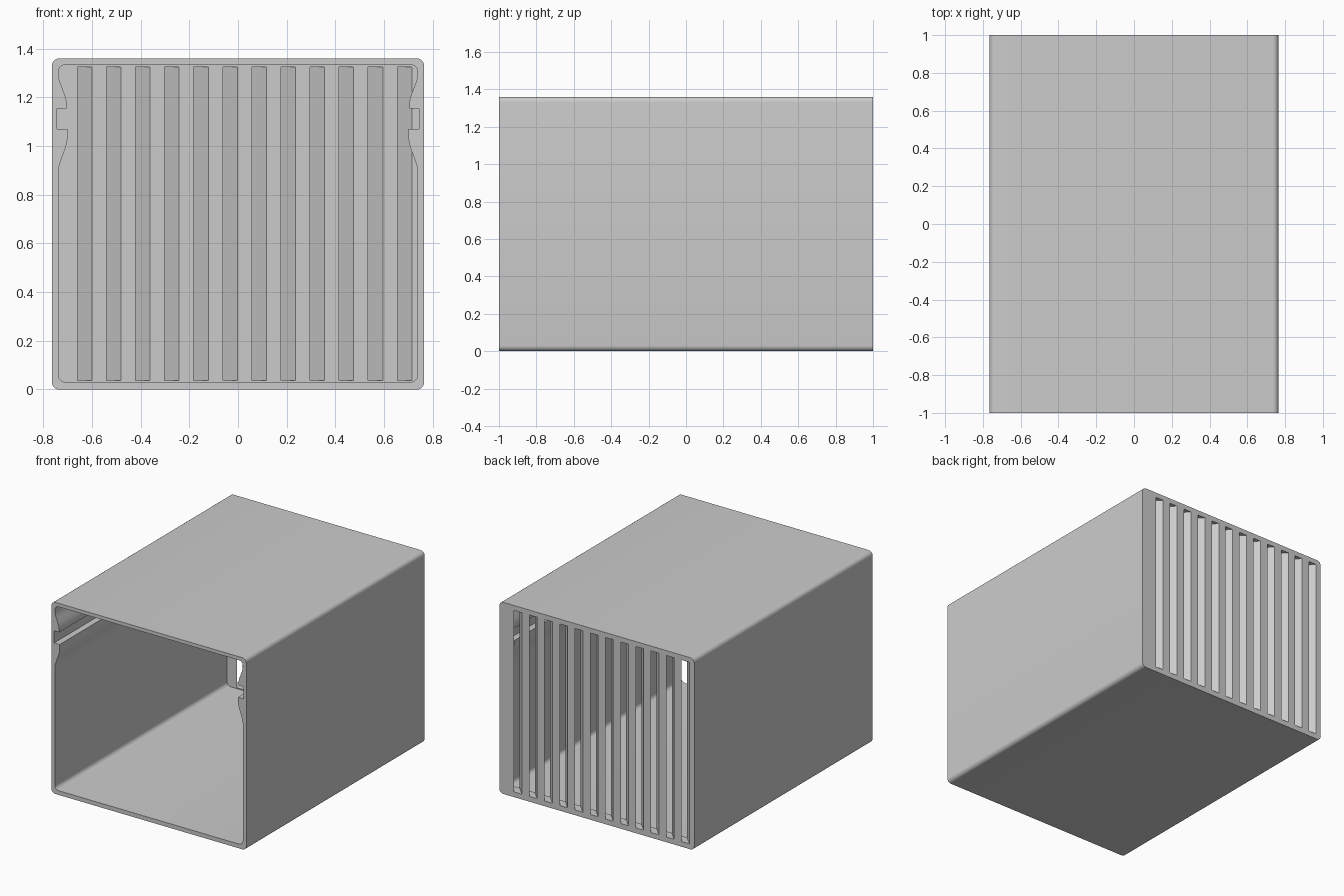
import bpy, bmesh, math

cube = bpy.data.objects.get("Cube")
if cube:
    bpy.data.objects.remove(cube, do_unlink=True)

W, H = 0.765, 1.36      # half width and height
BACK = 0.07             # back panel thickness
GREY = (0.6, 0.6, 0.6, 1)

mat = bpy.data.materials.new("light grey")
mat.use_nodes = True
mat.diffuse_color = GREY
mat.node_tree.nodes["Principled BSDF"].inputs["Base Color"].default_value = GREY


def arc(cx, cz, r, start, steps=6):
    """Quarter circle, counter-clockwise from the start angle in degrees."""
    angles = [math.radians(start + 90 * i / steps) for i in range(steps + 1)]
    return [(cx + r * math.cos(a), cz + r * math.sin(a)) for a in angles]


def s_curve(x0, z0, x1, z1, steps=10):
    """Smooth transition between two wall positions."""
    ts = [i / steps for i in range(steps + 1)]
    return [(x0 + (x1 - x0) * t * t * (3 - 2 * t), z0 + (z1 - z0) * t) for t in ts]


def add_prism(bm, points, y0, y1, shear=0.0):
    """Extrude an x-z outline along y, optionally sliding it in x."""
    a = [bm.verts.new((x, y0, z)) for x, z in points]
    b = [bm.verts.new((x + shear, y1, z)) for x, z in points]
    n = len(points)
    bm.faces.new(a)
    bm.faces.new(b[::-1])
    for i in range(n):
        j = (i + 1) % n
        bm.faces.new((a[j], a[i], b[i], b[j]))


def make_object(name, bm):
    bmesh.ops.recalc_face_normals(bm, faces=bm.faces)
    mesh = bpy.data.meshes.new(name)
    bm.to_mesh(mesh)
    bm.free()
    mesh.materials.append(mat)
    ob = bpy.data.objects.new(name, mesh)
    bpy.context.collection.objects.link(ob)
    return ob


# Outer body with rounded long edges
r = 0.03
right_side = arc(W - r, r, r, 270) + arc(W - r, H - r, r, 0)
outline = right_side + [(-x, z) for x, z in reversed(right_side)]
bm = bmesh.new()
add_prism(bm, outline, -1, 1)
housing = make_object("housing", bm)

# Cavity with a grooved guide rail along each upper side
wall, floor, ceiling = 0.738, 0.03, 1.335
half = arc(wall - r, floor + r, r, 270)
half += s_curve(wall, 0.89, 0.70, 1.04)
half += [(0.70, 1.07), (0.743, 1.07), (0.743, 1.155), (0.704, 1.155)]
half += s_curve(0.704, 1.17, wall, 1.30)
half += arc(wall - r, ceiling - r, r, 0)[1:]
bm = bmesh.new()
add_prism(bm, half + [(-x, z) for x, z in reversed(half)], -1.1, 1 - BACK)
cavity = make_object("cavity_cutter", bm)

# Slanted ventilation slots through the back panel
slant, extra = -0.066, 0.004
slope = slant / BACK
bm = bmesh.new()
for i in range(12):
    x = -0.66 + 0.1195 * i - slope * extra
    slot = [(x, 0.037), (x + 0.06, 0.037), (x + 0.06, 1.325), (x, 1.325)]
    add_prism(bm, slot, 1 - BACK - extra, 1 + extra, slope * (BACK + 2 * extra))
slots = make_object("slot_cutter", bm)

# Cut the housing
bpy.context.view_layer.objects.active = housing
for cutter in (cavity, slots):
    cutter.hide_render = True
    mod = housing.modifiers.new("cut", "BOOLEAN")
    mod.operation = "DIFFERENCE"
    mod.solver = "EXACT"
    mod.object = cutter
    bpy.ops.object.modifier_apply(modifier=mod.name)
    bpy.data.objects.remove(cutter, do_unlink=True)

bpy.ops.object.select_all(action="DESELECT")
housing.select_set(True)
bpy.ops.object.shade_smooth_by_angle(angle=math.radians(30))
